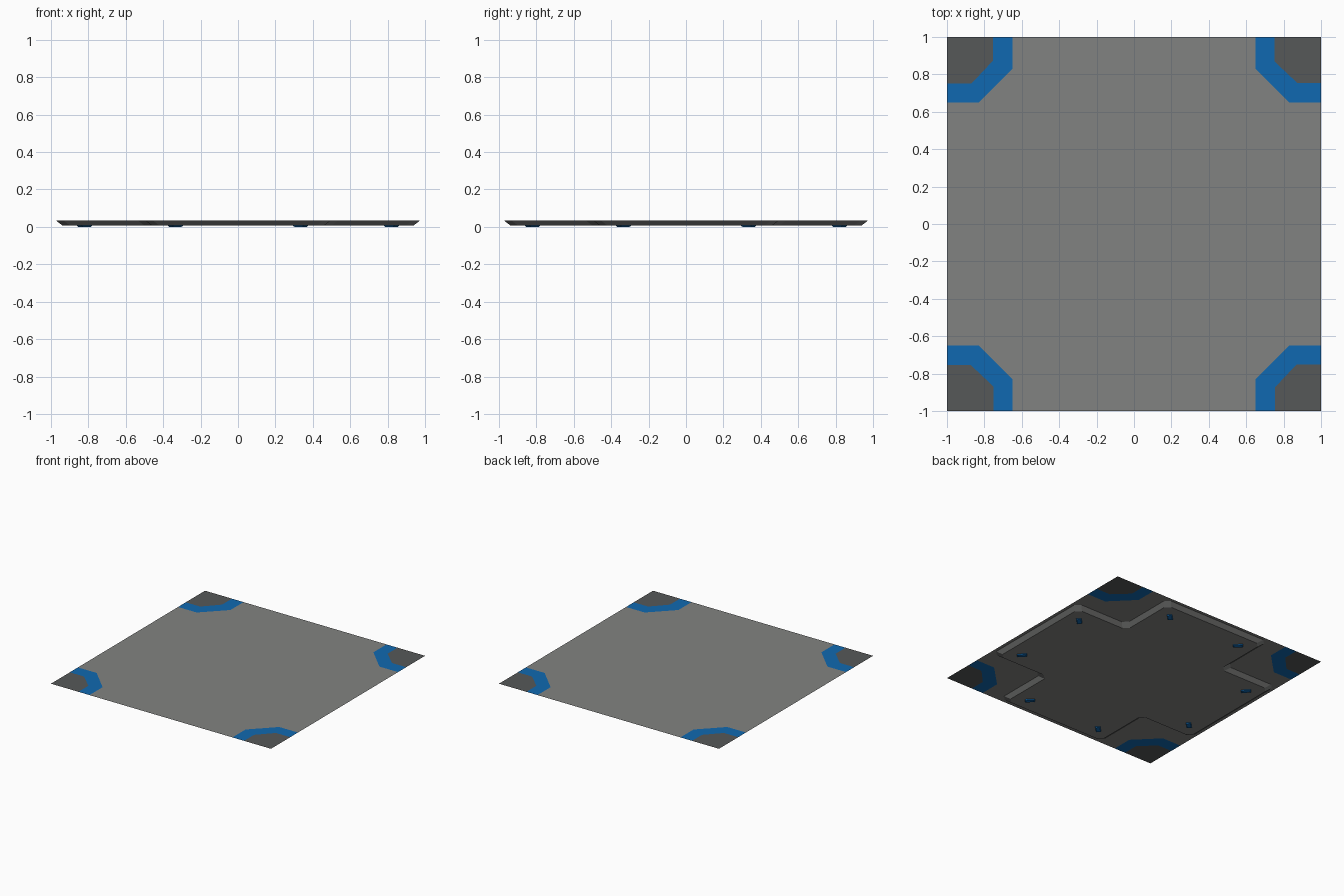
import bpy, bmesh, math

if "Cube" in bpy.data.objects:
    bpy.data.objects.remove(bpy.data.objects["Cube"])

TOP = 0.034      # height of the floor sheet
BOTTOM = 0.007   # underside of the cross-shaped base


def material(name, rgb):
    m = bpy.data.materials.new(name)
    m.diffuse_color = (*rgb, 1)
    m.use_nodes = True
    m.node_tree.nodes["Principled BSDF"].inputs["Base Color"].default_value = m.diffuse_color
    return m


gray = material("mid gray", (0.222, 0.226, 0.220))
dark = material("dark gray", (0.094, 0.098, 0.098))
blue = material("blue", (0.005, 0.141, 0.440))


def finish(name, bm, mats):
    mesh = bpy.data.meshes.new(name)
    bm.to_mesh(mesh)
    bm.free()
    for m in mats:
        mesh.materials.append(m)
    obj = bpy.data.objects.new(name, mesh)
    bpy.context.collection.objects.link(obj)
    return obj


def quarter_turn(points, k):
    for _ in range(k):
        points = [(-y, x) for x, y in points]
    return points


def add_face(bm, points, z, mat=0):
    f = bm.faces.new([bm.verts.new((x, y, z)) for x, y in points])
    f.material_index = mat


# Floor sheet: gray field, blue corner stripes, dark corners
outer = [(1, .65), (.83, .65), (.65, .83), (.65, 1)]
inner = [(1, .755), (.872, .755), (.75, .87), (.75, 1)]
bm = bmesh.new()
add_face(bm, [p for k in range(4) for p in quarter_turn(outer, k)], TOP, 0)
for k in range(4):
    o, i = quarter_turn(outer, k), quarter_turn(inner, k)
    for n in range(3):
        add_face(bm, [o[n], i[n], i[n + 1], o[n + 1]], TOP, 1)
    add_face(bm, i[::-1] + quarter_turn([(1, 1)], k), TOP, 2)
bmesh.ops.remove_doubles(bm, verts=bm.verts, dist=1e-5)
for f in bm.faces:
    if f.normal.z == 0:
        f.normal_update()
    if f.normal.z < 0:
        f.normal_flip()
finish("floor_sheet", bm, [gray, blue, dark])


# Base: cross with clipped corners and sloping sides
def cross(a, b, c):
    q = [(a, b - c), (a - c, b), (b + c, b), (b, b + c), (b, a - c), (b - c, a)]
    return [p for k in range(4) for p in quarter_turn(q, k)]


bm = bmesh.new()
up = [bm.verts.new((x, y, TOP)) for x, y in cross(.973, .495, .04)]
low = [bm.verts.new((x, y, BOTTOM)) for x, y in cross(.938, .46, .04)]
bm.faces.new(low[::-1])
for n in range(len(up)):
    m = (n + 1) % len(up)
    bm.faces.new([low[n], low[m], up[m], up[n]])
finish("cross_base", bm, [gray])

# Feet: small diagonal blocks near the ends of the arms
bm = bmesh.new()
for sx in (-1, 1):
    for sy in (-1, 1):
        for px, py in ((.82, .335), (.335, .82)):
            verts = bmesh.ops.create_cube(bm, size=1)["verts"]
            angle = math.atan2(sy, sx)
            for v in verts:
                taper = .8 if v.co.z < 0 else 1
                lx, ly = v.co.x * .078 * taper, v.co.y * .04 * taper
                v.co = (sx * px + lx * math.cos(angle) - ly * math.sin(angle),
                        sy * py + lx * math.sin(angle) + ly * math.cos(angle),
                        0 if v.co.z < 0 else BOTTOM + .001)
finish("feet", bm, [blue])
